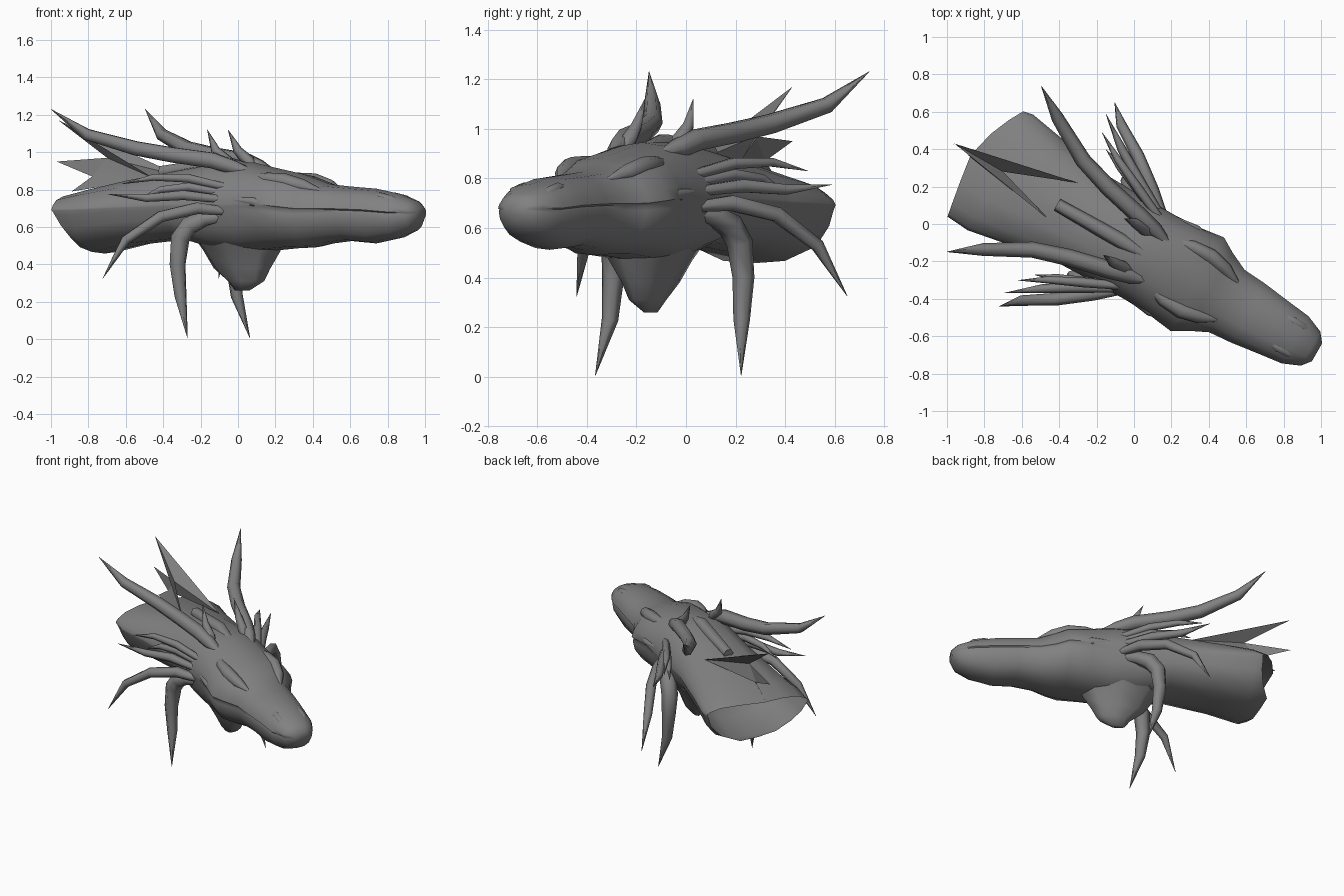
import bpy, bmesh, math
from mathutils import Vector

grey = bpy.data.materials.new("stone grey")
grey.diffuse_color = (0.22, 0.22, 0.22, 1)


def place(u, v, z):
    """Head frame (u forward, v left) to world."""
    return Vector((0.87 * u + 0.494 * v, -0.13 - 0.494 * u + 0.87 * v, z))


def finish(name, bm, angle=75, closed=True):
    if closed:
        bmesh.ops.recalc_face_normals(bm, faces=bm.faces)
    me = bpy.data.meshes.new(name)
    bm.to_mesh(me)
    bm.free()
    me.materials.append(grey)
    ob = bpy.data.objects.new(name, me)
    bpy.context.collection.objects.link(ob)
    bpy.ops.object.select_all(action='DESELECT')
    ob.select_set(True)
    bpy.context.view_layer.objects.active = ob
    bpy.ops.object.shade_smooth_by_angle(angle=math.radians(angle))
    return ob


def bridge(bm, rings):
    for a, b in zip(rings, rings[1:]):
        n = len(a)
        for i in range(n):
            bm.faces.new((a[i], a[(i + 1) % n], b[(i + 1) % n], b[i]))


def spike(name, path, radii, sides=6):
    """Tapered tube through local (u, v, z) points, carried along without twist."""
    bm = bmesh.new()
    pts = [place(*p) for p in path]
    rings = []
    s = None
    for i, p in enumerate(pts):
        d = (pts[min(i + 1, len(pts) - 1)] - pts[max(i - 1, 0)]).normalized()
        s = d.cross(Vector((0, 0, 1))) if s is None else s - d * s.dot(d)
        s.normalize()
        t = s.cross(d)
        ring = []
        for k in range(sides):
            a = 2 * math.pi * k / sides
            ring.append(bm.verts.new(p + radii[i] * (s * math.cos(a) + t * math.sin(a))))
        rings.append(ring)
    bridge(bm, rings)
    bm.faces.new(rings[0])
    bm.faces.new(rings[-1])
    return finish(name, bm)


def pair(name, path, radii, **kw):
    for side, s in (("left", 1), ("right", -1)):
        spike(f"{side}_{name}", [(u, v * s, z) for u, v, z in path], radii, **kw)


# Head and neck: u, half width, bottom, top, mouth height, mouth groove depth
sections = [
    (1.125, 0.055, 0.640, 0.710, 0.675, 0.0),
    (1.085, 0.105, 0.580, 0.742, 0.675, 0.06),
    (0.99, 0.145, 0.540, 0.778, 0.675, 0.06),
    (0.85, 0.162, 0.512, 0.805, 0.685, 0.05),
    (0.70, 0.182, 0.525, 0.816, 0.69, 0.05),
    (0.57, 0.192, 0.510, 0.828, 0.69, 0.05),
    (0.47, 0.240, 0.490, 0.860, 0.69, 0.05),
    (0.39, 0.288, 0.488, 0.885, 0.70, 0.05),
    (0.24, 0.268, 0.475, 0.915, 0.71, 0.04),
    (0.10, 0.262, 0.465, 0.945, 0.71, 0.0),
    (-0.08, 0.262, 0.475, 0.950, 0.71, 0.0),
    (-0.30, 0.268, 0.535, 0.915, 0.71, 0.0),
    (-0.60, 0.315, 0.505, 0.860, 0.70, 0.0),
    (-0.82, 0.355, 0.458, 0.810, 0.69, 0.0),
    (-0.96, 0.345, 0.485, 0.770, 0.69, 0.0),
]
bm = bmesh.new()
rings = []
for u, w, lo, hi, m, g in sections:
    up, dn = hi - m, lo - m
    half = [(0.45, m + up * 0.93), (0.78, m + up * 0.68), (0.95, m + up * 0.3),
            (1.0, m + up * 0.06), (1 - g, m), (0.97, m + dn * 0.1),
            (0.92, m + dn * 0.4), (0.74, m + dn * 0.75), (0.4, m + dn * 0.96)]
    prof = [(0, hi)] + half + [(0, lo)] + [(-a, z) for a, z in reversed(half)]
    ring = []
    for a, z in prof:
        # The rim of the neck opening is rounded, skewed and raked below
        du = 0
        if u < -0.9:
            du = -0.045 * (1 - abs(a)) + (0.085 * a * a if a > 0 else 0.01 * a * a)
            if z < m:
                du += 0.09 * min(1, (z - m) / dn * 1.3) * (1 if a < 0.3 else 0.4)
        ring.append(bm.verts.new(place(u + du, a * w, z)))
    rings.append(ring)
bridge(bm, rings)
bm.faces.new(rings[0])
finish("head_and_neck", bm, 60)

# Throat crest: tapering keel below the jaw
bm = bmesh.new()
rings = []
for z, u0, u1, w in ((0.56, -0.28, 0.30, 0.20), (0.47, -0.21, 0.26, 0.14),
                     (0.38, -0.15, 0.20, 0.09), (0.31, -0.06, 0.16, 0.06),
                     (0.26, -0.02, 0.07, 0.02)):
    c, h = (u0 + u1) / 2, (u1 - u0) / 2
    rings.append([bm.verts.new(place(c + h * math.cos(k * math.pi / 4),
                                     w * math.sin(k * math.pi / 4), z)) for k in range(8)])
bridge(bm, rings)
bm.faces.new(rings[-1])
bm.faces.new(rings[0])
finish("throat_crest", bm)

# Brows, nostrils and cheek folds, mostly sunk into the head
pair("brow", [(0.58, 0.11, 0.79), (0.48, 0.145, 0.82), (0.38, 0.165, 0.845), (0.27, 0.16, 0.855),
              (0.12, 0.13, 0.87)], [0.01, 0.036, 0.042, 0.036, 0.01], sides=8)
pair("nostril", [(1.05, 0.065, 0.715), (0.99, 0.08, 0.742), (0.92, 0.08, 0.758), (0.80, 0.075, 0.765)],
     [0.01, 0.026, 0.026, 0.008], sides=8)
pair("cheek_fold", [(0.36, 0.24, 0.72), (0.24, 0.25, 0.735), (0.05, 0.24, 0.75)],
     [0.01, 0.026, 0.01])

# Main horns
pair("horn", [(0.18, 0.105, 0.885), (0.05, 0.14, 0.92), (-0.06, 0.165, 0.955), (-0.28, 0.215, 0.985),
              (-0.47, 0.275, 1.02), (-0.70, 0.405, 1.095), (-0.86, 0.51, 1.23)],
     [0.01, 0.042, 0.048, 0.046, 0.043, 0.034, 0.001])

# Blunt centre horn
spike("centre_horn", [(0.16, 0, 0.90), (-0.08, 0, 0.94), (-0.47, 0, 0.895)], [0.02, 0.043, 0.035])

# Short upright crown spikes
pair("crown_spike", [(0.06, 0.115, 0.89), (0.0, 0.117, 0.95), (-0.07, 0.12, 1.01),
                     (-0.125, 0.112, 1.12)], [0.015, 0.034, 0.025, 0.001])

# Long hanging jaw spikes
pair("jaw_spike", [(0.06, 0.20, 0.66), (-0.06, 0.25, 0.645), (-0.14, 0.275, 0.61),
                   (-0.19, 0.29, 0.54), (-0.20, 0.302, 0.40), (-0.18, 0.305, 0.23),
                   (-0.118, 0.338, 0.005)],
     [0.02, 0.045, 0.055, 0.054, 0.045, 0.034, 0.001])

# Curved cheek spikes
pair("lower_cheek_spike", [(0.10, 0.19, 0.68), (-0.07, 0.32, 0.70), (-0.225, 0.44, 0.655),
                           (-0.385, 0.54, 0.53), (-0.475, 0.627, 0.325)],
     [0.02, 0.036, 0.034, 0.028, 0.001])
pair("middle_cheek_spike", [(0.10, 0.19, 0.74), (-0.15, 0.325, 0.77), (-0.32, 0.43, 0.755),
                            (-0.485, 0.55, 0.775)], [0.02, 0.03, 0.024, 0.001])
pair("upper_cheek_spike", [(0.10, 0.18, 0.80), (-0.14, 0.29, 0.86), (-0.31, 0.37, 0.865),
                           (-0.455, 0.455, 0.83)], [0.02, 0.026, 0.02, 0.001])
pair("short_cheek_spike", [(0.10, 0.18, 0.77), (-0.14, 0.285, 0.815), (-0.28, 0.34, 0.80),
                           (-0.39, 0.385, 0.75)], [0.02, 0.026, 0.02, 0.001])

# Ragged fin on the neck: a folded sheet with three points
bm = bmesh.new()
left, right, ridge, tip, mid, low, notch = [bm.verts.new(p) for p in (
    (-0.30, 0.22, 0.87), (-0.45, 0.02, 0.86), (-0.70, 0.28, 0.97), (-0.96, 0.43, 1.17),
    (-0.97, 0.43, 0.95), (-0.89, 0.37, 0.79), (-0.78, 0.32, 0.87))]
for f in ((left, tip, ridge), (right, ridge, tip), (ridge, mid, notch),
          (right, notch, low), (right, ridge, notch), (left, notch, ridge)):
    bm.faces.new(f)
finish("neck_fin", bm, 30, closed=False)
